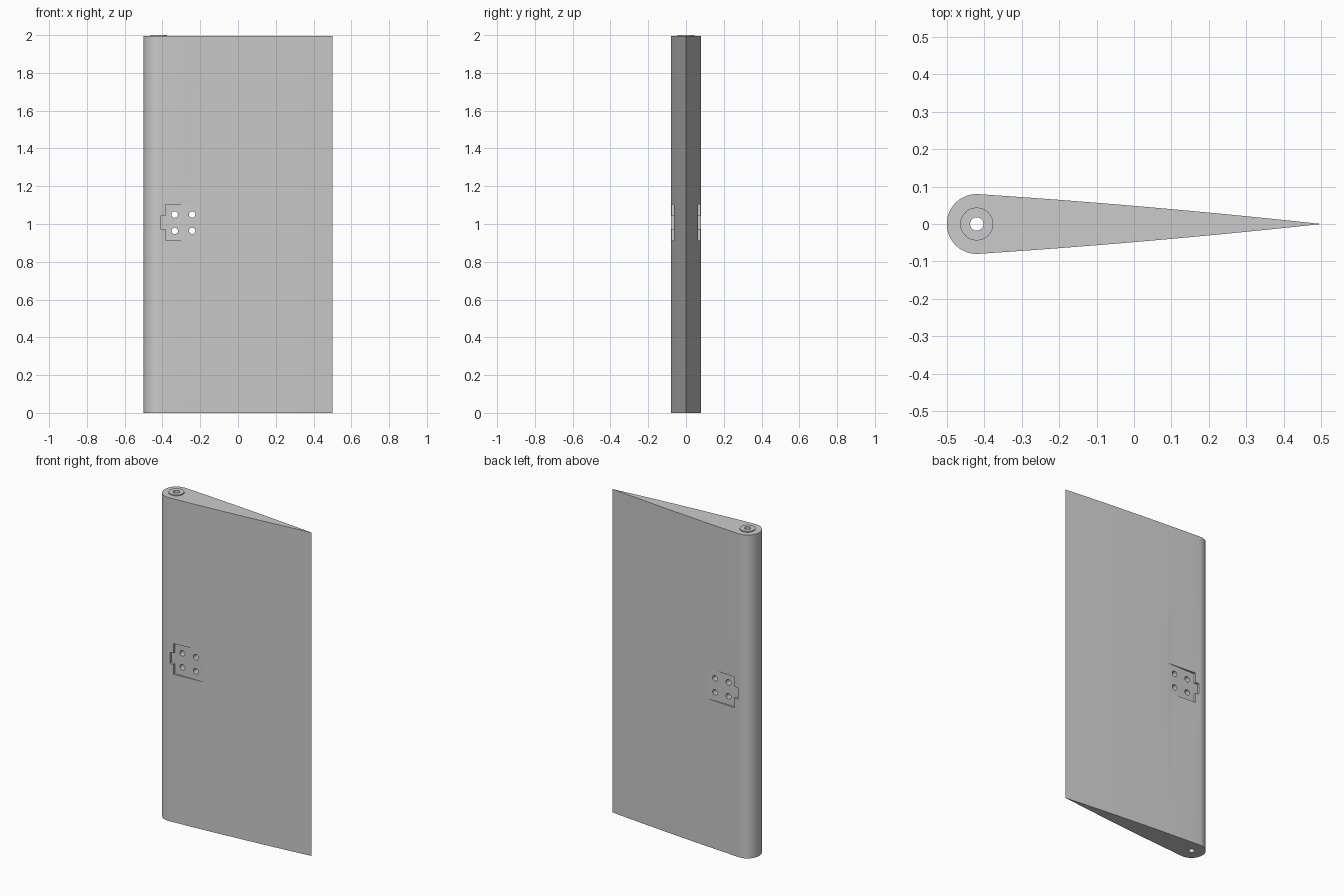
import bpy, bmesh, math
from mathutils import Matrix

cube = bpy.data.objects.get("Cube")
if cube:
    bpy.data.objects.remove(cube, do_unlink=True)

PIVOT, RADIUS, TIP, TOP = -0.42, 0.08, 0.5, 1.994

grey = bpy.data.materials.new("plain grey")
grey.use_nodes = True
colour = (0.6, 0.6, 0.6, 1)
grey.diffuse_color = colour
grey.node_tree.nodes["Principled BSDF"].inputs["Base Color"].default_value = colour


def to_object(name, bm):
    bmesh.ops.recalc_face_normals(bm, faces=bm.faces)
    mesh = bpy.data.meshes.new(name)
    bm.to_mesh(mesh)
    bm.free()
    mesh.materials.append(grey)
    obj = bpy.data.objects.new(name, mesh)
    bpy.context.collection.objects.link(obj)
    return obj


def prism(name, outline, low, high):
    bm = bmesh.new()
    face = bm.faces.new([bm.verts.new((x, y, low)) for x, y in outline])
    moved = bmesh.ops.extrude_face_region(bm, geom=[face])["geom"]
    bmesh.ops.translate(bm, vec=(0, 0, high - low),
                        verts=[v for v in moved if isinstance(v, bmesh.types.BMVert)])
    return to_object(name, bm)


def box(name, x0, x1, y0, y1, z0, z1):
    return prism(name, [(x0, y0), (x1, y0), (x1, y1), (x0, y1)], z0, z1)


def cylinder(name, radius, depth, centre, turn=0):
    bm = bmesh.new()
    bmesh.ops.create_cone(bm, cap_ends=True, segments=32, radius1=radius, radius2=radius,
                          depth=depth,
                          matrix=Matrix.Translation(centre) @ Matrix.Rotation(turn, 4, "X"))
    return to_object(name, bm)


def cut(target, cutter):
    cutter.hide_render = True
    mod = target.modifiers.new("cut", "BOOLEAN")
    mod.operation, mod.solver, mod.object = "DIFFERENCE", "EXACT", cutter
    bpy.context.view_layer.objects.active = target
    bpy.ops.object.modifier_apply(modifier=mod.name)
    bpy.data.objects.remove(cutter, do_unlink=True)


# Blade: round leading edge and gently bowed taper to a sharp trailing edge
nose = [(PIVOT + RADIUS * math.cos(a), RADIUS * math.sin(a))
        for a in (math.radians(90 + 180 * i / 32) for i in range(33))]
side = []
for i in range(1, 12):
    t = i / 12
    side.append((PIVOT + t * (TIP - PIVOT), RADIUS * (1 - t) + 0.02 * t * (1 - t)))
outline = nose + [(x, -y) for x, y in side] + [(TIP, 0)] + side[::-1]
blade = prism("rudder_blade", outline, 0, TOP)

# Hinge pockets on both sides, each with a small notch in front
for s in (-1, 1):
    cut(blade, box("pocket", -0.385, -0.15, s * 0.064, s * 0.12, 0.912, 1.102))
    cut(blade, box("notch", -0.41, -0.38, s * 0.064, s * 0.12, 0.973, 1.042))

# Bolt holes right through the blade
for x in (-0.335, -0.243):
    for z in (0.964, 1.05):
        cut(blade, cylinder("bolt_hole", 0.017, 0.4, (x, 0, z), math.pi / 2))

# Washer on top, and the pivot bore through everything
washer = cylinder("pivot_washer", 0.044, 2 - TOP, (PIVOT, 0, (2 + TOP) / 2))
for part in (blade, washer):
    cut(part, cylinder("pivot_bore", 0.018, 3, (PIVOT, 0, 1)))

for part in (blade, washer):
    bpy.ops.object.select_all(action="DESELECT")
    part.select_set(True)
    bpy.context.view_layer.objects.active = part
    bpy.ops.object.shade_smooth_by_angle(angle=math.radians(20))
